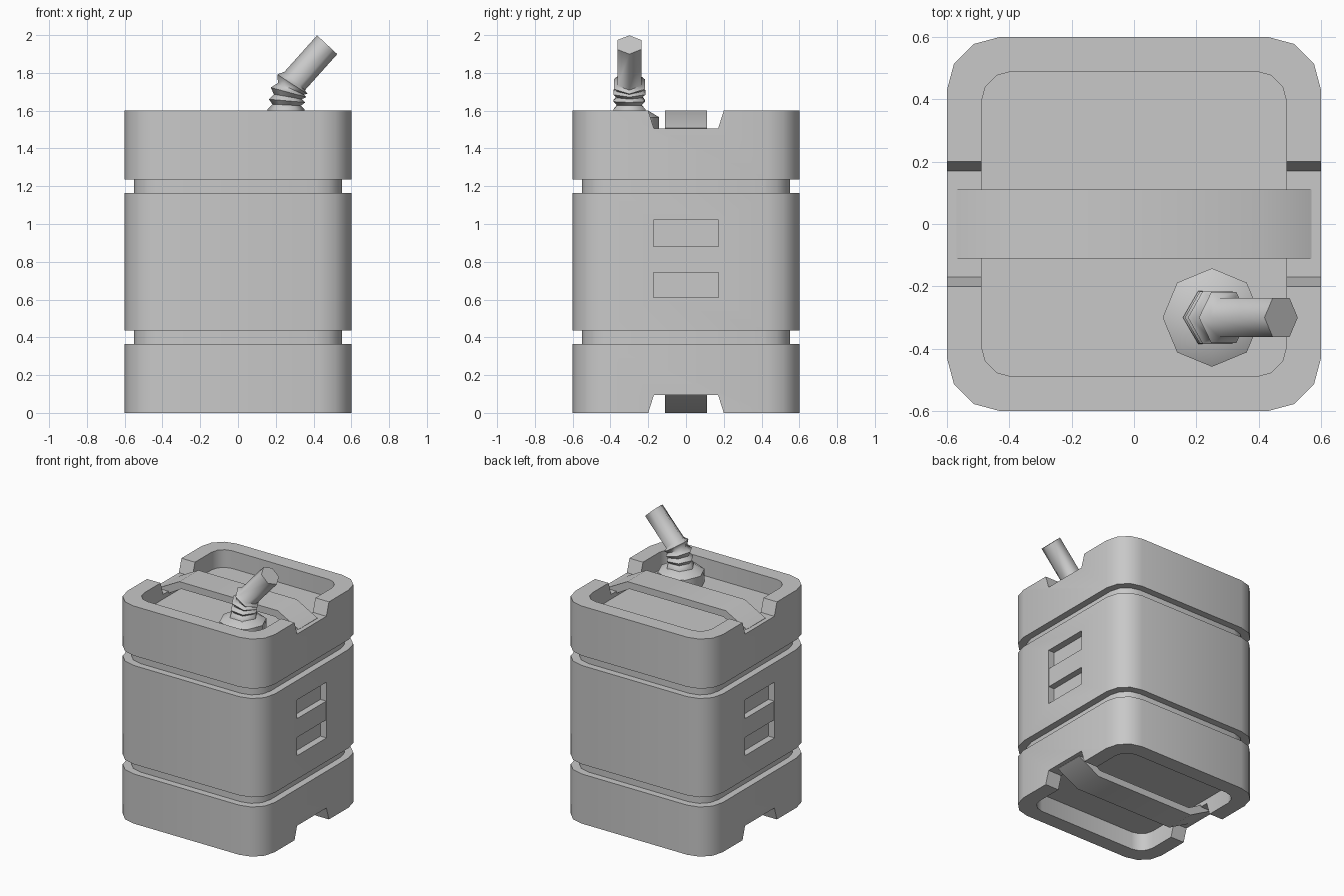
import bpy
import bmesh
from math import sin, cos, pi, radians

cube = bpy.data.objects.get("Cube")
if cube:
    bpy.data.objects.remove(cube, do_unlink=True)

grey = bpy.data.materials.new("plain grey")
grey.use_nodes = True
COLOUR = (0.58, 0.58, 0.58, 1)
grey.diffuse_color = COLOUR
grey.node_tree.nodes["Principled BSDF"].inputs["Base Color"].default_value = COLOUR


def loft(name, rings):
    """Skin a list of equal-length point rings and cap both ends."""
    bm = bmesh.new()
    loops = [[bm.verts.new(p) for p in ring] for ring in rings]
    n = len(loops[0])
    for a, b in zip(loops, loops[1:]):
        for i in range(n):
            j = (i + 1) % n
            bm.faces.new((a[i], a[j], b[j], b[i]))
    bm.faces.new(loops[0])
    bm.faces.new(loops[-1])
    bmesh.ops.recalc_face_normals(bm, faces=bm.faces)
    mesh = bpy.data.meshes.new(name)
    bm.to_mesh(mesh)
    bm.free()
    ob = bpy.data.objects.new(name, mesh)
    mesh.materials.append(grey)
    bpy.context.collection.objects.link(ob)
    return ob


def activate(ob):
    bpy.ops.object.select_all(action='DESELECT')
    ob.select_set(True)
    bpy.context.view_layer.objects.active = ob


def smooth(ob, degrees):
    activate(ob)
    bpy.ops.object.shade_smooth_by_angle(angle=radians(degrees))


def rounded_square(half, r, z):
    """Square outline with three-segment rounded corners."""
    pts = []
    for q in range(4):
        c = pi / 4 + q * pi / 2
        cx = (half - r) * (1 if cos(c) > 0 else -1)
        cy = (half - r) * (1 if sin(c) > 0 else -1)
        for k in range(4):
            a = q * pi / 2 + k * pi / 6
            pts.append((cx + r * cos(a), cy + r * sin(a), z))
    return pts


def box(name, x0, x1, y0, y1, z0, z1):
    return loft(name, [[(x0, y0, z), (x1, y0, z), (x1, y1, z), (x0, y1, z)]
                       for z in (z0, z1)])


def cut(ob, cutter):
    cutter.hide_render = True
    mod = ob.modifiers.new("cut", 'BOOLEAN')
    mod.operation = 'DIFFERENCE'
    mod.solver = 'EXACT'
    mod.object = cutter
    activate(ob)
    bpy.ops.object.modifier_apply(modifier=mod.name)
    bpy.data.objects.remove(cutter, do_unlink=True)


# Canister body: recessed ends, raised rims and two grooves
HEIGHT = 1.6
half_profile = [(0.49, 0.10, 0.13), (0.49, 0.10, 0), (0.6, 0.17, 0),
                (0.6, 0.17, 0.365), (0.55, 0.14, 0.365),
                (0.55, 0.14, 0.437), (0.6, 0.17, 0.437)]
profile = half_profile + [(h, r, HEIGHT - z) for h, r, z in reversed(half_profile)]
body = loft("canister_body", [rounded_square(*p) for p in profile])

# Rim notches at both ends, on both sides
for side in (-1, 1):
    for flip in (False, True):
        section = [(-0.17, 0.095), (0.17, 0.095), (0.203, -0.01), (-0.203, -0.01)]
        rings = [[(side * x, y, HEIGHT - z if flip else z) for y, z in section]
                 for x in (0.45, 0.65)]
        cut(body, loft("notch_cutter", rings))

# Side grips: two pockets with a bar between them
for side, label in ((1, "left"), (-1, "right")):
    x0, x1 = sorted((side * 0.55, side * 0.65))
    cut(body, box("pocket_cutter", x0, x1, -0.172, 0.172, 0.61, 1.02))
    x0, x1 = sorted((side * 0.54, side * 0.597))
    box(label + "_grip_bar", x0, x1, -0.172, 0.172, 0.742, 0.88)
smooth(body, 35)

# Arched carry straps on top and bottom
top = [(-0.57, 1.508), (-0.4, 1.6), (0.4, 1.6), (0.57, 1.508)]
outline = top + [(x * 0.96, z - 0.05) for x, z in reversed(top)]
for name, flip in (("top_strap", False), ("bottom_strap", True)):
    strap = loft(name, [[(x, y, HEIGHT - z if flip else z) for x, z in outline]
                        for y in (-0.11, 0.11)])
    smooth(strap, 35)


# Spout: octagonal cap, hexagonal bellows and angled tube
def tilted_ring(sides, x, z, tilt, r):
    t = radians(tilt)
    return [(x + r * cos(a) * cos(t), -0.3 + r * sin(a), z - r * cos(a) * sin(t))
            for a in (i * 2 * pi / sides for i in range(sides))]


cap = loft("spout_cap", [tilted_ring(8, 0.25, z, 0, r) for z, r in
                         ((1.46, 0.158), (1.565, 0.158), (1.6, 0.1))])
smooth(cap, 50)

bellows = [(0.255, 1.58, 0, 0.098), (0.255, 1.607, 0, 0.098),
           (0.257, 1.63, 3, 0.075), (0.26, 1.652, 5, 0.097),
           (0.264, 1.674, 10, 0.075), (0.268, 1.697, 15, 0.098),
           (0.28, 1.716, 24, 0.075), (0.288, 1.74, 33, 0.095),
           (0.3, 1.757, 42, 0.073), (0.472, 1.949, 43, 0.073)]
spout = loft("spout", [tilted_ring(6, *b) for b in bellows])
smooth(spout, 62)
